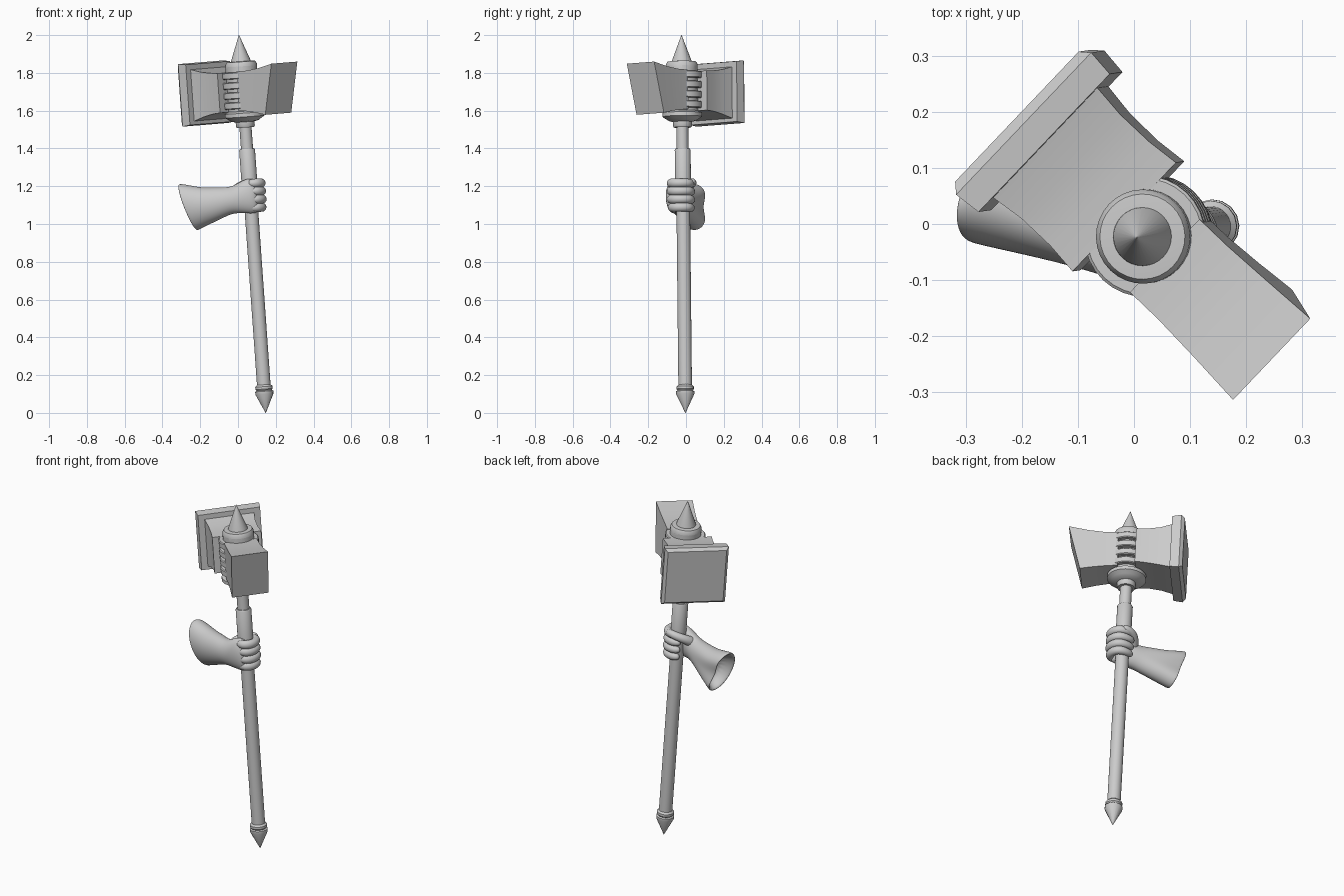
import bpy, bmesh
from math import sin, cos, pi, exp, radians
from mathutils import Vector, Matrix

# Tilted hammer frame: local z runs up the shaft, local x towards the narrow head
origin = Vector((0.147, -0.003, 0.0))
W = (Vector((0.005, -0.024, 2.0)) - origin).normalized()
X = Vector((0.726, -0.69, 0.0))
X = (X - W * X.dot(W)).normalized()
Y = W.cross(X)
FRAME = Matrix((X, Y, W)).transposed().to_4x4()
FRAME.translation = origin


def axis_at(z):
    return origin + W * (z / W.z)


def loft(name, rings, frame=Matrix(), subdiv=0, angle=30):
    """Skin a list of point rings and cap both ends."""
    bm = bmesh.new()
    rows = [[bm.verts.new(p) for p in ring] for ring in rings]
    n = len(rows[0])
    for a, b in zip(rows, rows[1:]):
        for i in range(n):
            bm.faces.new((a[i], a[(i + 1) % n], b[(i + 1) % n], b[i]))
    bm.faces.new(rows[0])
    bm.faces.new(rows[-1])
    bmesh.ops.recalc_face_normals(bm, faces=bm.faces)
    mesh = bpy.data.meshes.new(name)
    bm.to_mesh(mesh)
    bm.free()
    obj = bpy.data.objects.new(name, mesh)
    bpy.context.collection.objects.link(obj)
    obj.matrix_world = frame
    bpy.ops.object.select_all(action='DESELECT')
    obj.select_set(True)
    bpy.context.view_layer.objects.active = obj
    bpy.ops.object.shade_smooth_by_angle(angle=radians(180 if subdiv else angle))
    if subdiv:
        obj.modifiers.new("subdivision", 'SUBSURF').levels = subdiv
        obj.modifiers[0].render_levels = subdiv
    return obj


def lathe(name, profile, n=32):
    """Turned part around the shaft; profile is (radius, height)."""
    rings = [[(r * cos(2 * pi * i / n), r * sin(2 * pi * i / n), h)
              for i in range(n)] for r, h in profile]
    return loft(name, rings, FRAME)


def block(name, sections):
    """Rectangular loft; section is (x at bottom, x at top, half width, z0, z1)."""
    return loft(name, [[(x0, -w, z0), (x0, w, z0), (x1, w, z1), (x1, -w, z1)]
                       for x0, x1, w, z0, z1 in sections], FRAME, angle=20)


def tube(name, points, radii, n=8):
    pts = [Vector(p) for p in points]
    rings = []
    for i, p in enumerate(pts):
        t = (pts[min(i + 1, len(pts) - 1)] - pts[max(i - 1, 0)]).normalized()
        u = t.cross(Vector((0, 0, 1))).normalized()
        v = u.cross(t)
        rings.append([p + radii[i] * (u * cos(2 * pi * k / n) + v * sin(2 * pi * k / n))
                      for k in range(n)])
    return loft(name, rings, subdiv=2)


# Pommel, shaft and grip sleeve
lathe("pommel", [(0.001, 0.0), (0.048, 0.10), (0.048, 0.115), (0.041, 0.12),
                 (0.046, 0.127), (0.046, 0.14), (0.036, 0.15)], 16)
lathe("shaft", [(0.036, 0.13), (0.036, 1.20), (0.032, 1.38), (0.032, 1.54)])
lathe("grip_sleeve", [(0.042, 1.18), (0.042, 1.395), (0.038, 1.402)])

# Head core, collars and spike
lathe("lower_collar", [(0.046, 1.515), (0.05, 1.522), (0.05, 1.545), (0.072, 1.55),
                       (0.084, 1.558), (0.105, 1.572), (0.105, 1.592), (0.085, 1.602)])
lathe("head_core", [(0.084, 1.59), (0.084, 1.84)])
lathe("upper_collar", [(0.084, 1.825), (0.084, 1.85), (0.076, 1.864), (0.052, 1.866)])
lathe("top_spike", [(0.053, 1.86), (0.051, 1.872), (0.001, 2.005)])
for i in range(4):
    h = 1.634 + 0.053 * i
    lathe(f"head_band_{i + 1}", [(0.103, h - 0.018), (0.108, h - 0.014),
                                 (0.108, h + 0.014), (0.103, h + 0.018)])

# Narrow wedge end with slanted face
block("narrow_head", [(0.045, 0.05, 0.090, 1.605, 1.815),
                      (0.10, 0.12, 0.090, 1.602, 1.816),
                      (0.17, 0.21, 0.094, 1.592, 1.825),
                      (0.246, 0.317, 0.100, 1.577, 1.845)])

# Broad hammer end, slightly waisted, and its bevelled striking plate
block("broad_head", [(-0.050, -0.050, 0.134, 1.602, 1.812),
                     (-0.11, -0.11, 0.128, 1.598, 1.815),
                     (-0.18, -0.18, 0.128, 1.585, 1.824),
                     (-0.25, -0.25, 0.136, 1.565, 1.842)])
block("striking_plate", [(-0.242, -0.242, 0.170, 1.548, 1.868),
                         (-0.292, -0.292, 0.175, 1.542, 1.874),
                         (-0.310, -0.310, 0.160, 1.557, 1.860)])

# Hollow sleeve-cuff, forearm and back of the hand as one loft
# (center, half depth vector, half height vector, notch strength)
S = [((-0.18, 0.020, 1.095), (0.015, 0.050), (-0.02, 0.072), 0.3),
     ((-0.25, 0.042, 1.090), (0.020, 0.064), (-0.042, 0.102), 0.45),
     ((-0.266, 0.046, 1.089), (0.020, 0.074), (-0.046, 0.114), 0.45),
     ((-0.266, 0.046, 1.089), (0.022, 0.080), (-0.048, 0.125), 0.42),
     ((-0.245, 0.040, 1.091), (0.020, 0.080), (-0.040, 0.122), 0.40),
     ((-0.18, 0.018, 1.093), (0.018, 0.073), (-0.02, 0.100), 0.25),
     ((-0.11, -0.010, 1.108), (0.015, 0.062), (-0.01, 0.087), 0.1),
     ((-0.05, -0.036, 1.121), (0.01, 0.055), (-0.005, 0.072), 0),
     ((-0.01, -0.051, 1.133), (0.01, 0.053), (0, 0.076), 0),
     ((0.04, -0.064, 1.148), (0, 0.045), (-0.004, 0.092), 0),
     ((0.085, -0.066, 1.148), (0, 0.040), (-0.008, 0.094), 0),
     ((0.105, -0.060, 1.148), (0, 0.027), (-0.008, 0.080), 0)]
rings = []
for c, u, v, notch in S:
    u, v, ring = Vector((*u, 0)), Vector((v[0], 0, v[1])), []
    for k in range(20):
        t = 2 * pi * k / 20
        d = min(t, 2 * pi - t)
        ring.append(Vector(c) + u * cos(t) * (1 - notch * exp(-(d / 0.5) ** 2)) + v * sin(t))
    rings.append(ring)
loft("forearm_and_cuff", rings, subdiv=2)

# Fingers wrapped round the shaft from front, past +x, to the back
WRAP = [(-0.01, -0.062), (0.035, -0.068), (0.060, -0.042), (0.066, 0.0),
        (0.050, 0.032), (0.010, 0.045), (-0.025, 0.040), (-0.040, 0.030)]
for i, z in enumerate((1.085, 1.128, 1.171, 1.213)):
    a = axis_at(z)
    s = 0.93 if i == 0 else 1.0
    tube(f"finger_{i + 1}", [a + Vector((x * s, y * s, 0.004 * (x > 0.03))) for x, y in WRAP],
         [0.022, 0.027, 0.027, 0.025, 0.026, 0.024, 0.022, 0.013])

# Thumb over the back of the shaft
a = axis_at(1.19)
tube("thumb", [a + Vector(p) for p in ((-0.085, -0.040, -0.04), (-0.075, -0.005, -0.012),
                                       (-0.055, 0.030, 0.010), (-0.015, 0.052, 0.026),
                                       (0.025, 0.050, 0.034), (0.04, 0.044, 0.034))],
     [0.030, 0.031, 0.026, 0.024, 0.022, 0.012])
